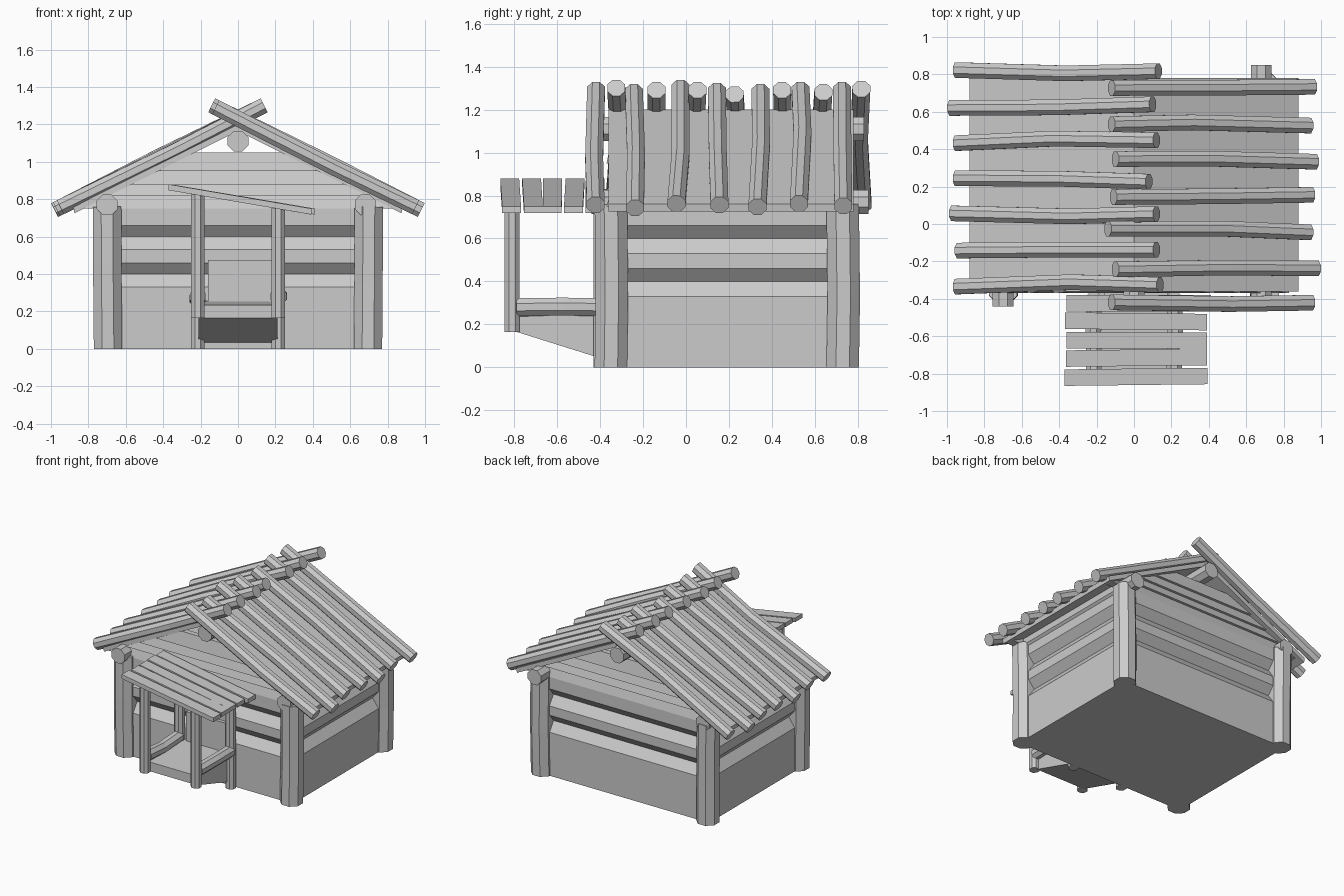
import bpy, bmesh, math, random
from mathutils import Vector

random.seed(4)
if "Cube" in bpy.data.objects:
    bpy.data.objects.remove(bpy.data.objects["Cube"])

wood = bpy.data.materials.new("grey_wood")
wood.use_nodes = True
GREY = (0.6, 0.6, 0.6, 1)
wood.diffuse_color = GREY
wood.node_tree.nodes["Principled BSDF"].inputs["Base Color"].default_value = GREY


def finish(name, bm):
    bmesh.ops.recalc_face_normals(bm, faces=bm.faces)
    mesh = bpy.data.meshes.new(name)
    bm.to_mesh(mesh)
    bm.free()
    mesh.materials.append(wood)
    obj = bpy.data.objects.new(name, mesh)
    bpy.context.collection.objects.link(obj)
    return obj


def loft(name, rings):
    """Skin a list of equal-length point rings and cap both ends."""
    bm = bmesh.new()
    loops = [[bm.verts.new(p) for p in ring] for ring in rings]
    n = len(loops[0])
    for a, b in zip(loops, loops[1:]):
        for i in range(n):
            j = (i + 1) % n
            bm.faces.new((a[i], a[j], b[j], b[i]))
    bm.faces.new(loops[0])
    bm.faces.new(loops[-1])
    return finish(name, bm)


def log(name, start, end, radius, bend=0.0, sides=8):
    """Octagonal log with a slightly crooked middle."""
    start, end = Vector(start), Vector(end)
    axis = (end - start).normalized()
    ref = Vector((0, 1, 0)) if abs(axis.y) < 0.7 else Vector((0, 0, 1))
    u = axis.cross(ref).normalized()
    v = axis.cross(u)
    rings = []
    for t in (0, random.uniform(0.4, 0.6), 1):
        c = start.lerp(end, t)
        if 0 < t < 1:
            c += v * random.uniform(-bend, bend) + u * random.uniform(-bend, bend) * 0.4
        angles = [math.tau * (i + 0.5) / sides for i in range(sides)]
        rings.append([c + (u * math.cos(a) + v * math.sin(a)) * radius for a in angles])
    return loft(name, rings)


def plank(name, x, y, z):
    """Box between pairs of limits."""
    ring = [(x[0], y[0]), (x[1], y[0]), (x[1], y[1]), (x[0], y[1])]
    return loft(name, [[(px, py, h) for px, py in ring] for h in z])


X, FRONT, BACK = 0.72, -0.37, 0.75

# Log walls: one ribbed shell with a rectangular plan, (height, recess) per ring
profile = [(0, 0), (0.33, 0), (0.40, 0.05), (0.46, 0), (0.53, 0),
           (0.60, 0.05), (0.66, 0), (0.75, 0)]
loft("log_walls", [[(-X + d, FRONT + d, z), (X - d, FRONT + d, z),
                    (X - d, BACK - d, z), (-X + d, BACK - d, z)] for z, d in profile])


# Gables: overlapping boards narrowing along the roof slope
def half_width(z):
    return (1.165 - z) / 0.5


levels = [0.75, 0.82, 0.88, 0.95, 1.05]
for side, y, out in (("front", FRONT, -1), ("back", BACK, 1)):
    for i, (lo, hi) in enumerate(zip(levels, levels[1:])):
        rings = []
        for s in (-1, 1):
            a, b = s * half_width(lo), s * half_width(hi)
            rings.append([(a, y, lo), (b, y - out * 0.02, hi),
                          (b, y - out * 0.06, hi), (a, y - out * 0.06, lo)])
        loft(f"{side}_gable_board_{i + 1}", rings)

# Corner posts
for sx, side in ((1, "left"), (-1, "right")):
    for y, end in ((-0.35, "front"), (0.73, "back")):
        log(f"{end}_{side}_post", (sx * 0.695, y, 0), (sx * 0.70, y, 0.76), 0.082, 0.006)

# Eave beams and ridge beam
log("right_eave_beam", (-0.70, -0.44, 0.77), (-0.70, 0.80, 0.77), 0.06)
log("left_eave_beam", (0.68, -0.42, 0.77), (0.68, 0.85, 0.77), 0.06)
log("ridge_beam", (0, -0.40, 1.11), (0, 0.83, 1.11), 0.06)

# Roof panels
for s, side in ((1, "left"), (-1, "right")):
    section = [(0, 1.20), (s * 0.88, 0.76), (s * 0.875, 0.725), (0, 1.165)]
    loft(f"{side}_roof_panel", [[(x, y, z) for x, z in section] for y in (-0.36, 0.78)])

# Roof logs, alternating sides and crossing at the ridge: (y, outer x, inner x)
right_logs = [(0.82, -0.95, 0.13), (0.63, -0.98, 0.10), (0.44, -0.95, 0.12),
              (0.235, -0.95, 0.08), (0.055, -0.97, 0.12), (-0.14, -0.94, 0.12),
              (-0.33, -0.95, 0.14)]
left_logs = [(0.73, 0.96, -0.12), (0.53, 0.94, -0.12), (0.34, 0.97, -0.10),
             (0.15, 0.95, -0.11), (-0.035, 0.94, -0.14), (-0.24, 0.98, -0.10),
             (-0.42, 0.95, -0.12)]
for s, side, logs in ((-1, "right", right_logs), (1, "left", left_logs)):
    for i, (y, outer, inner) in enumerate(logs):
        tilt = random.uniform(-0.012, 0.012)
        log(f"{side}_roof_log_{i + 1}",
            (outer, y + tilt, 1.232 - 0.5 * s * outer),
            (inner, y - tilt, 1.232 - 0.5 * s * inner), 0.045, 0.02)

# Porch floor, with an underside sloping down to the wall
floor = [(-0.79, 0.165), (-0.79, 0.235), (-0.36, 0.255), (-0.36, 0.03)]
loft("porch_floor", [[(x, y, z) for y, z in floor] for x in (-0.21, 0.21)])

# Door
plank("door", (-0.16, 0.18), (-0.395, -0.33), (0.24, 0.475))

# Porch posts and side rails
for s, side, top in ((1, "left", 0.755), (-1, "right", 0.83)):
    x = s * 0.215
    log(f"{side}_porch_front_post", (x, -0.81, 0.165), (x, -0.81, top), 0.038)
    log(f"{side}_porch_back_post", (x, -0.395, 0), (x, -0.395, top), 0.038)
    log(f"{side}_porch_rail", (x, -0.79, 0.28), (x, -0.40, 0.28), 0.045, 0.015)

# Porch roof boards, sloping down to the left
for i in range(5):
    y = -0.86 + i * 0.099
    rings = []
    for x, z in ((-0.36, 0.862), (0.40, 0.732)):
        x += random.uniform(-0.012, 0.012)
        dy = random.uniform(-0.006, 0.006)
        rings.append([(x, y + dy, z - 0.014), (x, y + dy + 0.088, z - 0.014),
                      (x, y + dy + 0.088, z + 0.018), (x, y + dy, z + 0.018)])
    loft(f"porch_roof_board_{i + 1}", rings)
